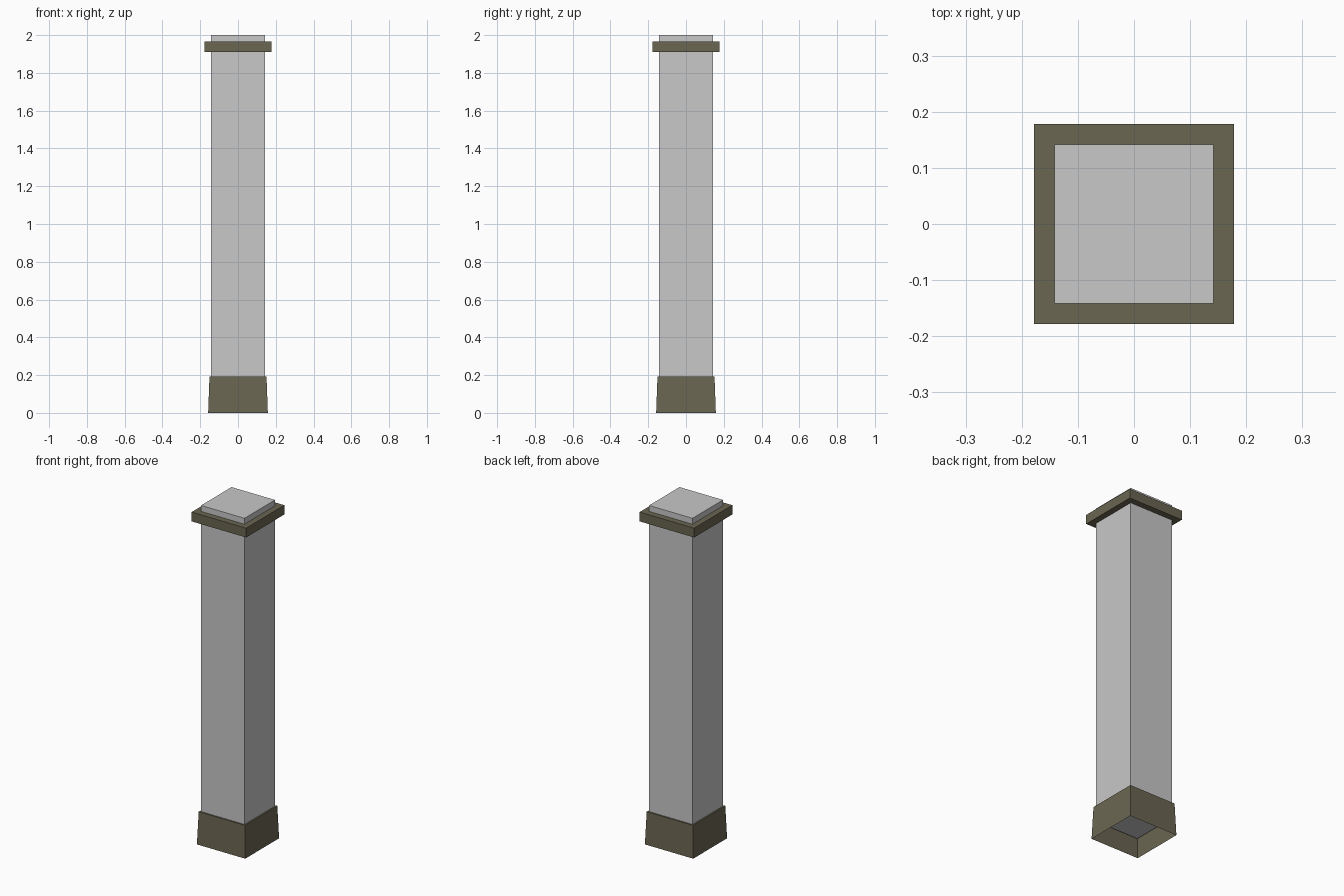
import bpy, bmesh

if "Cube" in bpy.data.objects:
    bpy.data.objects.remove(bpy.data.objects["Cube"])


def material(name, rgb):
    m = bpy.data.materials.new(name)
    m.diffuse_color = (*rgb, 1.0)
    m.use_nodes = True
    m.node_tree.nodes["Principled BSDF"].inputs["Base Color"].default_value = m.diffuse_color
    return m


grey = material("light grey", (0.578, 0.578, 0.578))
olive = material("dark olive", (0.144, 0.133, 0.084))


def square_block(name, z0, z1, half0, half1, mat, open_bottom=False):
    """Square block from z0 to z1, with its own half width at each end."""
    bm = bmesh.new()
    bmesh.ops.create_cube(bm, size=2)
    for v in bm.verts:
        half, z = (half1, z1) if v.co.z > 0 else (half0, z0)
        v.co = (v.co.x * half, v.co.y * half, z)
    bm.normal_update()
    if open_bottom:
        under = [f for f in bm.faces if f.normal.z < -0.9]
        bmesh.ops.delete(bm, geom=under, context='FACES_ONLY')
    mesh = bpy.data.meshes.new(name)
    bm.to_mesh(mesh)
    bm.free()
    mesh.materials.append(mat)
    obj = bpy.data.objects.new(name, mesh)
    bpy.context.collection.objects.link(obj)
    return obj


# Tall shaft, starting inside the hollow base
square_block("shaft", 0.105, 2.0, 0.142, 0.142, grey)
# Slightly tapered base, open underneath
square_block("base", 0.0, 0.192, 0.158, 0.151, olive, open_bottom=True)
# Collar near the top
square_block("collar", 1.91, 1.965, 0.178, 0.178, olive)
